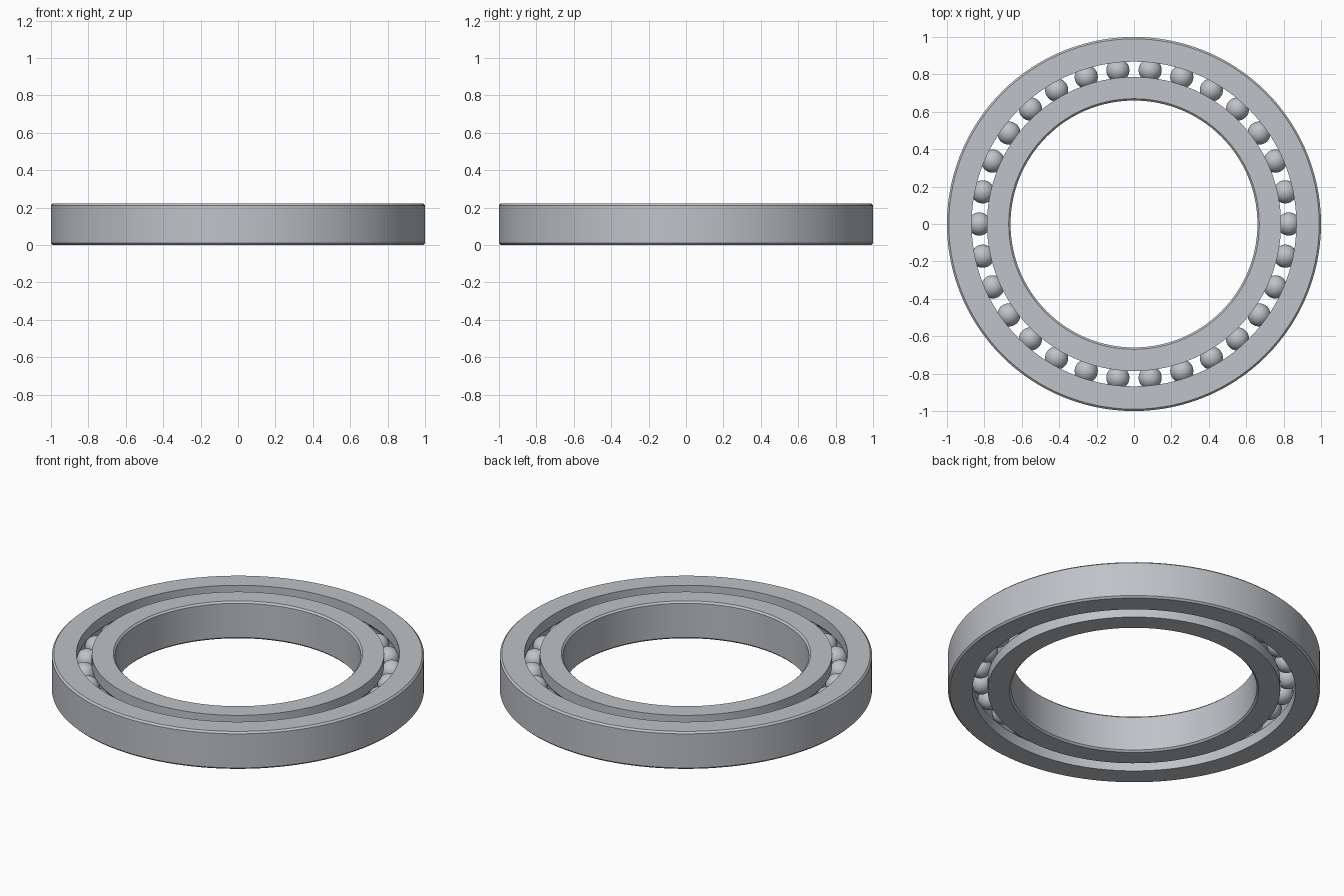
import bpy, bmesh, math
from mathutils import Matrix, Vector

HEIGHT = 0.222
MID = HEIGHT / 2
PITCH, BALL_R, BALLS = 0.827, 0.062, 30
SEGMENTS = 120
CHAMFER = 0.01

cube = bpy.data.objects.get("Cube")
if cube:
    bpy.data.objects.remove(cube)

steel = bpy.data.materials.new("brushed_steel")
steel.use_nodes = True
colour = (0.52, 0.54, 0.57, 1)
steel.diffuse_color = colour
steel.node_tree.nodes["Principled BSDF"].inputs["Base Color"].default_value = colour


def finish(name, bm, angle):
    bmesh.ops.recalc_face_normals(bm, faces=bm.faces)
    mesh = bpy.data.meshes.new(name)
    bm.to_mesh(mesh)
    bm.free()
    mesh.materials.append(steel)
    obj = bpy.data.objects.new(name, mesh)
    bpy.context.collection.objects.link(obj)
    bpy.ops.object.select_all(action='DESELECT')
    obj.select_set(True)
    bpy.context.view_layer.objects.active = obj
    bpy.ops.object.shade_smooth_by_angle(angle=math.radians(angle))


def race(name, plain_r, track_r):
    """Ring with chamfered plain wall and a round ball groove in the track wall."""
    side = 1 if plain_r > track_r else -1
    inset = plain_r - side * CHAMFER
    profile = [(track_r, 0), (inset, 0), (plain_r, CHAMFER),
               (plain_r, HEIGHT - CHAMFER), (inset, HEIGHT), (track_r, HEIGHT)]
    # groove arc follows the ball
    limit = math.acos(abs(track_r - PITCH) / BALL_R)
    for i in range(13):
        a = limit * (1 - i / 6)
        profile.append((PITCH + side * BALL_R * math.cos(a),
                        MID + BALL_R * math.sin(a)))
    # lathe the closed profile
    bm = bmesh.new()
    rings = []
    for s in range(SEGMENTS):
        turn = Matrix.Rotation(math.tau * s / SEGMENTS, 3, 'Z')
        rings.append([bm.verts.new(turn @ Vector((r, 0, z))) for r, z in profile])
    for s, ring in enumerate(rings):
        after = rings[(s + 1) % SEGMENTS]
        for i in range(len(profile)):
            j = (i + 1) % len(profile)
            bm.faces.new((ring[i], after[i], after[j], ring[j]))
    finish(name, bm, 25)


race("outer_race", 1.0, 0.868)
race("inner_race", 0.66, 0.786)

# ring of balls
bm = bmesh.new()
for i in range(BALLS):
    place = (Matrix.Rotation(math.tau * i / BALLS, 4, 'Z')
             @ Matrix.Translation((PITCH, 0, MID)))
    bmesh.ops.create_uvsphere(bm, u_segments=32, v_segments=16,
                              radius=BALL_R, matrix=place)
finish("bearing_balls", bm, 60)
